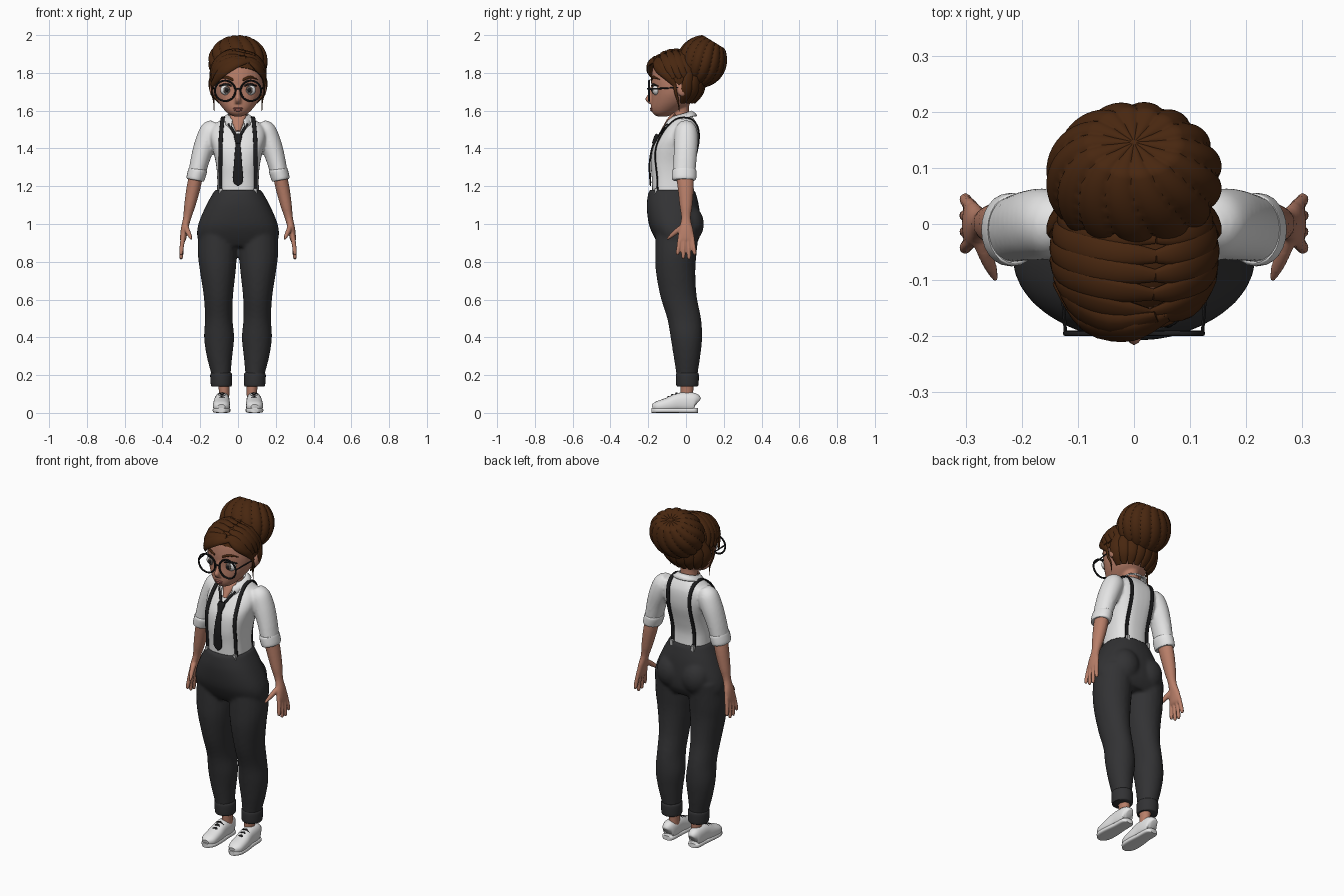
import bpy, bmesh
from math import sin, cos, pi, sqrt, atan2, copysign, radians
from mathutils import Vector, Matrix
from mathutils.bvhtree import BVHTree

cube = bpy.data.objects.get("Cube")
if cube:
    bpy.data.objects.remove(cube, do_unlink=True)


def material(name, r, g, b):
    m = bpy.data.materials.new(name)
    m.use_nodes = True
    m.diffuse_color = (r, g, b, 1)
    node = next(n for n in m.node_tree.nodes if n.type == 'BSDF_PRINCIPLED')
    node.inputs["Base Color"].default_value = (r, g, b, 1)
    node.inputs["Roughness"].default_value = .8
    return m


SKIN = material("skin", .48, .21, .14)
HAIR = material("brown hair", .065, .02, .005)
WHITE = material("white cloth", .78, .78, .78)
CLOTH = material("charcoal cloth", .032, .032, .034)
BLACK = material("black", .012, .012, .013)
LIPS = material("lips", .36, .12, .1)
IRIS = material("iris", .1, .08, .07)
METAL = material("clip metal", .5, .5, .5)
HEAD = Vector((0, -.05, 1.77))


def spline(pts, steps):
    """Catmull-Rom samples through tuples of any length."""
    out = []
    for i in range(len(pts) - 1):
        quad = [Vector(pts[max(0, min(len(pts) - 1, i + k))]) for k in (-1, 0, 1, 2)]
        a, b, c, d = quad
        for s in range(steps):
            t = s / steps
            out.append(b + (c - a) * (t / 2) + (a * 2 - b * 5 + c * 4 - d) * (t * t / 2)
                       + (b * 3 - a - c * 3 + d) * (t ** 3 / 2))
    return out + [Vector(pts[-1])]


def tube(bm, pts, seg=20, steps=4, flat=False, power=2, center=None):
    """Loft of superellipses; each point is x, y, z, half width, half depth."""
    samples = spline(pts, steps)
    rings = []
    for i, p in enumerate(samples):
        pos = Vector(p[:3])
        t = Vector(samples[min(i + 1, len(samples) - 1)][:3]) - Vector(samples[max(i - 1, 0)][:3])
        t.normalize()
        u, v = Vector((1, 0, 0)), Vector((0, 1, 0))
        if center is not None:
            u = t.cross(pos - Vector(center)).normalized()
            v = u.cross(t)
        elif not flat:
            u = (u - t * t.x).normalized()
            v = t.cross(u)
        ring = []
        for k in range(seg):
            c, s = cos(2 * pi * k / seg), sin(2 * pi * k / seg)
            c, s = copysign(abs(c) ** (2 / power), c), copysign(abs(s) ** (2 / power), s)
            ring.append(bm.verts.new(pos + u * c * max(p[3], .001) + v * s * max(p[4], .001)))
        rings.append(ring)
    for a, b in zip(rings, rings[1:]):
        for k in range(seg):
            n = (k + 1) % seg
            bm.faces.new((a[k], a[n], b[n], b[k]))
    bm.faces.new(rings[0])
    bm.faces.new(rings[-1])


def ball(bm, center, radii, seg=24):
    mat = Matrix.Translation(center) @ Matrix.Diagonal((*radii, 1))
    return bmesh.ops.create_uvsphere(bm, u_segments=seg, v_segments=seg // 2, radius=1, matrix=mat)["verts"]


def mirror(bm):
    copy = bmesh.ops.duplicate(bm, geom=bm.verts[:] + bm.edges[:] + bm.faces[:])["geom"]
    for v in copy:
        if isinstance(v, bmesh.types.BMVert):
            v.co.x *= -1


def finish(name, bm, mat, voxel=0, smooth=4):
    bmesh.ops.recalc_face_normals(bm, faces=bm.faces[:])
    mesh = bpy.data.meshes.new(name)
    bm.to_mesh(mesh)
    bm.free()
    mesh.materials.append(mat)
    for f in mesh.polygons:
        f.use_smooth = True
    mesh.set_sharp_from_angle(angle=radians(45))
    ob = bpy.data.objects.new(name, mesh)
    bpy.context.collection.objects.link(ob)
    if voxel:
        r = ob.modifiers.new("merge", 'REMESH')
        r.mode, r.voxel_size, r.use_smooth_shade = 'VOXEL', voxel, True
        s = ob.modifiers.new("soften", 'SMOOTH')
        s.factor, s.iterations = .5, smooth
    return ob


def pair(name, mat, *tubes, **kw):
    """Mirrored part made of one or more tubes."""
    bm = bmesh.new()
    for pts in tubes:
        tube(bm, pts, **kw)
    mirror(bm)
    return finish(name, bm, mat)


# Trousers: legs, seat and hips merged, then turned-up cuffs
bm = bmesh.new()
tube(bm, [(.108, -.045, .98, .1, .115), (.109, -.053, .85, .104, .11), (.107, -.055, .75, .095, .105),
          (.104, -.04, .62, .078, .097), (.102, -.01, .5, .073, .09), (.1, .002, .4, .08, .084),
          (.098, .005, .3, .068, .071), (.09, .005, .2, .051, .056), (.09, .005, .16, .05, .055)], flat=True)
ball(bm, (.08, .015, 1), (.085, .08, .1))
mirror(bm)
tube(bm, [(0, -.075, 1.18, .123, .122), (0, -.07, 1.1, .168, .138), (0, -.06, 1, .21, .137),
          (0, -.048, .93, .216, .12), (0, -.045, .88, .19, .09)], flat=True, power=2.3, seg=32)
finish("trousers", bm, CLOTH, .01)
pair("trouser_cuffs", CLOTH, [(.088, .007, .14, .052, .054), (.088, .007, .15, .056, .059),
     (.089, .007, .2, .058, .061), (.089, .007, .213, .052, .056)], flat=True, seg=24)

# Shirt: torso and sleeves merged
torso = bmesh.new()
tube(torso, [(0, -.07, 1.14, .112, .108), (0, -.075, 1.24, .11, .106), (0, -.07, 1.32, .117, .116),
             (0, -.055, 1.4, .135, .121), (0, -.037, 1.46, .148, .108), (0, -.022, 1.51, .138, .088),
             (0, -.015, 1.545, .1, .065), (0, -.018, 1.57, .06, .05)], flat=True, power=2.6, seg=40)
surface = BVHTree.FromBMesh(torso)
bm = bmesh.new()
tube(bm, [(.12, 0, 1.535, .03, .035), (.14, 0, 1.5, .056, .058), (.167, 0, 1.44, .058, .064),
          (.195, -.004, 1.36, .052, .062), (.22, -.01, 1.26, .045, .059)])
mirror(bm)
whole = bpy.data.meshes.new("torso")
torso.to_mesh(whole)
torso.free()
bm.from_mesh(whole)
bpy.data.meshes.remove(whole)
finish("shirt", bm, WHITE, .008)
pair("sleeve_cuffs", WHITE, [(.212, -.01, 1.29, .046, .06), (.214, -.01, 1.28, .05, .065),
     (.226, -.01, 1.24, .048, .064), (.228, -.01, 1.232, .042, .056)], seg=24)

# Collar: open folded band
bm = bmesh.new()
rows = []
for i in range(29):
    a = -2.65 + 5.3 * i / 28
    s, c = sin(a), cos(a)
    d = (1 - c) / 2
    rows.append([bm.verts.new((r * s, -.024 + (r + e * d) * c, z)) for r, e, z in
                 ((.055, .01, 1.6 - .035 * d), (.07, .02, 1.59 - .05 * d), (.084, .028, 1.575 - .075 * d ** 2))])
for a, b in zip(rows, rows[1:]):
    for k in (0, 1):
        bm.faces.new((a[k], b[k], b[k + 1], a[k + 1]))
finish("collar", bm, WHITE).modifiers.new("thickness", 'SOLIDIFY').thickness = .007

# Open neckline, tie bands, knot and blade
bm = bmesh.new()
tube(bm, [(0, -.06, 1.585, .045, .012), (0, -.09, 1.545, .034, .014), (0, -.125, 1.49, .012, .01)])
finish("neckline", bm, SKIN)
pair("tie_bands", BLACK, [(.05, -.098, 1.53, .008, .004), (.027, -.127, 1.495, .008, .005),
                          (.004, -.152, 1.455, .008, .005)])
bm = bmesh.new()
tube(bm, [(0, -.15, 1.475, .018, .008), (0, -.157, 1.46, .021, .012), (0, -.172, 1.425, .012, .009)], power=3)
tube(bm, [(0, -.17, 1.43, .012, .005), (0, -.184, 1.38, .017, .005), (0, -.193, 1.31, .022, .005),
          (0, -.189, 1.23, .027, .005), (0, -.188, 1.2, .002, .003)], power=4)
finish("tie", bm, BLACK)

# Suspenders laid over the torso surface, with clips
rays = [(.092, Vector((0, -1, 0)), 1.178 + .05 * i) for i in range(6)]
rays += [(.09 - .002 * i, Vector((0, -cos(a), sin(a))), 1.45) for i, a in
         enumerate([.2 + .275 * k for k in range(11)])]
rays += [(.07, Vector((0, 1, 0)), 1.428 - .05 * i) for i in range(6)]
path = []
for x, out, z in rays:
    base = Vector((x, -.03, z))
    hit, normal, _, _ = surface.ray_cast(base + out * .5, -out)
    if hit:
        path.append(hit + out * .005)
pair("suspenders", BLACK, [(*p, .011, .004) for p in path], seg=12, steps=2, power=4)
bm = bmesh.new()
for p, side in ((path[0], -1), (path[-1], 1)):
    bmesh.ops.create_cube(bm, size=1, matrix=Matrix.Translation(p + Vector((0, side * .008, -.005)))
                          @ Matrix.Diagonal((.018, .016, .03, 1)))
mirror(bm)
finish("suspender_clips", bm, METAL)

# Arms: forearm, palm, fingers and thumb merged
bm = bmesh.new()
tube(bm, [(.215, -.01, 1.29, .035, .045), (.234, -.002, 1.2, .037, .043), (.255, 0, 1.1, .03, .034),
          (.27, 0, 1.03, .021, .025), (.284, 0, .97, .019, .038), (.291, 0, .92, .016, .045),
          (.293, 0, .905, .01, .04)])
for i, tip in enumerate((.835, .815, .812, .835)):
    y = -.034 + .023 * i
    tube(bm, [(.289, y * .9, .94, .012, .012), (.298, y * 1.15, .88, .012, .011),
              (.301, y * 1.3, tip + .01, .01, .01), (.3, y * 1.3, tip, .004, .004)], seg=12)
tube(bm, [(.277, -.01, .99, .014, .015), (.268, -.045, .965, .014, .015), (.255, -.078, .938, .011, .011),
          (.246, -.1, .918, .005, .005)], seg=12)
mirror(bm)
finish("arms", bm, SKIN, .005, 3)

# Ankles and shoes
pair("ankles", SKIN, [(.076, .008, .05, .028, .036), (.073, .005, .1, .027, .033), (.075, .005, .17, .032, .037)])
pair("shoes", WHITE, [(.085, .058, .05, .018, .028), (.085, .048, .055, .034, .048), (.084, .01, .056, .04, .053),
     (.085, -.04, .055, .041, .05), (.087, -.09, .043, .045, .04), (.088, -.15, .032, .042, .03),
     (.088, -.178, .027, .02, .018)], power=2.4, seg=24)
pair("shoe_soles", WHITE, [(.085, .063, .013, .02, .013), (.085, .045, .013, .037, .013), (.085, -.02, .013, .04, .013),
     (.087, -.1, .013, .047, .013), (.088, -.155, .013, .042, .013), (.088, -.183, .013, .018, .013)], power=4)
laces = [[(x, y, z - drop, .007, .004) for x, drop in ((.06, .014), (.085, 0), (.11, .014))]
         for y, z in ((-.05, .105), (-.072, .096), (-.094, .085))]
pair("shoe_laces", BLACK, *laces, seg=8, center=(.086, -.07, 0))

# Head with ears, nose and neck merged
bm = bmesh.new()
ball(bm, (.134, -.02, 1.71), (.016, .026, .036))
mirror(bm)
tube(bm, [(0, -.125, 1.57, .025, .03), (0, -.12, 1.585, .052, .055), (0, -.1, 1.61, .078, .085),
          (0, -.075, 1.65, .107, .11), (0, -.06, 1.7, .128, .122), (0, -.06, 1.77, .133, .124),
          (0, -.06, 1.85, .118, .108), (0, -.06, 1.9, .06, .06)], flat=True, seg=32)
tube(bm, [(0, -.03, 1.66, .05, .05), (0, -.03, 1.6, .046, .047), (0, -.022, 1.52, .052, .048)], flat=True)
tube(bm, [(0, -.176, 1.73, .009, .01), (0, -.186, 1.69, .011, .014), (0, -.197, 1.66, .015, .02),
          (0, -.186, 1.638, .015, .012)], flat=True)
finish("head", bm, SKIN, .006, 3)

# Face details
for name, mat, y, radii in (("eyes", WHITE, -.157, (.034, .021, .029)), ("irises", IRIS, -.174, (.017, .008, .02)),
                            ("pupils", BLACK, -.18, (.009, .005, .011))):
    bm = bmesh.new()
    ball(bm, (.06, y, 1.71), radii)
    mirror(bm)
    finish(name, bm, mat)
pair("eyelashes", BLACK, [(.025, -.172, 1.722, .003, .003), (.045, -.178, 1.736, .005, .005),
     (.07, -.174, 1.739, .006, .006), (.1, -.147, 1.73, .003, .003)], seg=8, center=HEAD)
pair("eyebrows", HAIR, [(.025, -.184, 1.762, .006, .004), (.065, -.174, 1.778, .007, .005),
     (.105, -.14, 1.765, .002, .002)], seg=8, center=HEAD)
bm = bmesh.new()
ball(bm, (0, -.181, 1.612), (.026, .009, .006))
ball(bm, (0, -.18, 1.603), (.021, .01, .007))
finish("lips", bm, LIPS)

# Glasses
lens = Vector((.068, -.195, 1.705))
bm = bmesh.new()
tube(bm, [(*(lens + Vector((cos(a), 0, sin(a))) * .054), .005, .005)
          for a in (2 * pi * i / 40 for i in range(41))], seg=8, steps=1, center=lens)
tube(bm, [(.122, -.195, 1.715, .003, .005), (.128, -.12, 1.718, .003, .004), (.138, -.02, 1.725, .003, .003)], seg=8)
mirror(bm)
tube(bm, [(-.016, -.196, 1.712, .004, .004), (0, -.204, 1.716, .004, .004), (.016, -.196, 1.712, .004, .004)],
     seg=8, center=HEAD)
finish("glasses", bm, BLACK)

# Hair cap, trimmed along the hairline
bm = bmesh.new()
ball(bm, HEAD, (.143, .14, .148), 40)
bmesh.ops.bisect_plane(bm, geom=bm.verts[:] + bm.edges[:] + bm.faces[:], plane_co=(0, -.02, 1.725),
                       plane_no=(0, .55, .83), clear_inner=True)
bmesh.ops.holes_fill(bm, edges=[e for e in bm.edges if e.is_boundary], sides=0)
finish("hair_cap", bm, HAIR)


def lock(bm, pts, width, depth):
    n = len(pts) - 1
    shape = [.4 + .6 * sin(pi * i / n) for i in range(n + 1)]
    tube(bm, [(*p, width * s, depth * s) for p, s in zip(pts, shape)], seg=12, center=HEAD)


# Locks swept from the parting to both sides, fringe, and locks gathered up the nape
bm = bmesh.new()
for side, span in ((-1, 1.87), (1, 1.33)):
    for i in range(6):
        pts = []
        for j in range(6):
            f = j / 5
            y = -.16 + .034 * i + .06 * f ** 1.5
            k = .146 * sqrt(1 - ((y + .05) / .155) ** 2)
            a = .27 + side * span * f
            pts.append((k * sin(a), y, 1.775 + k * cos(a)))
        lock(bm, pts, .029, .013)
lock(bm, [(.06, -.165, 1.865), (-.01, -.19, 1.853), (-.085, -.178, 1.805), (-.138, -.11, 1.735)], .033, .014)
lock(bm, [(.04, -.165, 1.88), (-.04, -.178, 1.86), (-.11, -.14, 1.82), (-.142, -.07, 1.76)], .032, .014)
lock(bm, [(.05, -.165, 1.87), (.1, -.15, 1.83), (.135, -.1, 1.785), (.138, -.06, 1.735)], .026, .013)
for i in range(8):
    a = -1.26 + .36 * i
    s, c = sin(a), cos(a)
    lock(bm, [(.1 * s, -.045 + .09 * c, 1.64), (.135 * s, -.035 + .115 * c, 1.69),
              (.147 * s, -.03 + .125 * c, 1.75), (.125 * s, .1 * c, 1.83)], .032, .013)
finish("hair_locks", bm, HAIR)
pair("loose_strands", HAIR, [(.134, -.065, 1.78, .007, .009), (.139, -.055, 1.7, .005, .008),
     (.128, -.042, 1.65, .004, .005), (.127, -.036, 1.595, .001, .001)], seg=8)

# Bun: lobed, with a dimple where the lobes meet
bm = bmesh.new()
ball(bm, (0, 0, 0), (1, 1, 1), 112)
for v in bm.verts:
    a = atan2(v.co.y, v.co.x) + .35 * v.co.z
    groove = .09 * (1 - abs(sin(7 * a)) ** .5) * sqrt(max(0, 1 - v.co.z ** 2))
    dimple = .16 * max(0, v.co.z - .85) / .15
    v.co *= 1.01 - groove - dimple
bm.transform(Matrix.Translation((0, .083, 1.86)) @ Matrix.Rotation(-.55, 4, 'X') @ Matrix.Diagonal((.157, .131, .142, 1)))
finish("hair_bun", bm, HAIR)
